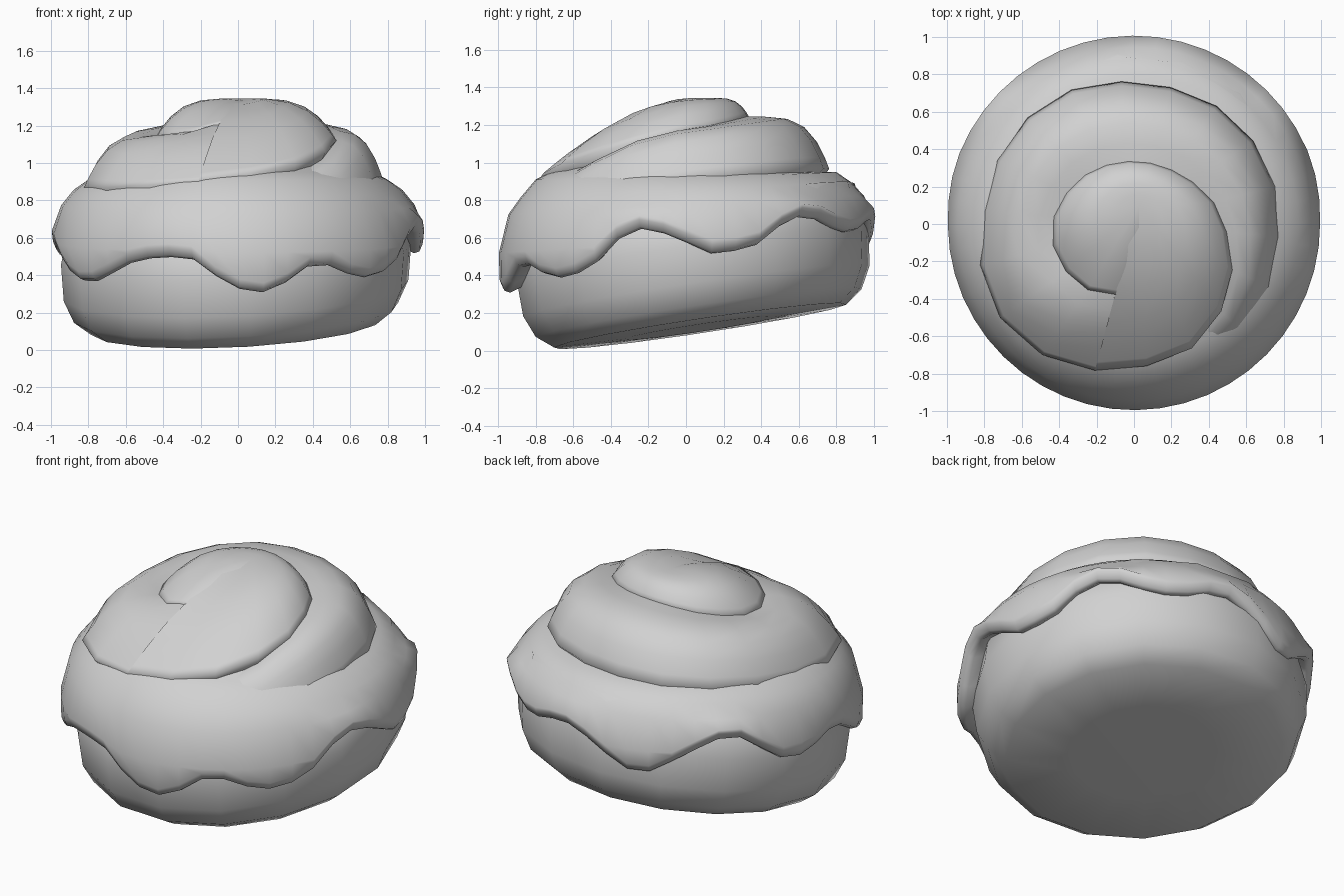
import bpy
import bmesh
from math import sin, cos, radians
from mathutils import Vector

if "Cube" in bpy.data.objects:
    bpy.data.objects.remove(bpy.data.objects["Cube"], do_unlink=True)

# One plain colour for the whole bun
GREY = (0.64, 0.64, 0.64, 1.0)
grey = bpy.data.materials.new("plain grey")
grey.use_nodes = True
grey.diffuse_color = GREY
grey.node_tree.nodes["Principled BSDF"].inputs["Base Color"].default_value = GREY


def sample(table, a):
    """Linear lookup in rows of (angle, value, ...)."""
    for low, high in zip(table, table[1:]):
        if a <= high[0]:
            t = (a - low[0]) / (high[0] - low[0])
            return [p + (q - p) * t for p, q in zip(low[1:], high[1:])]
    return list(table[-1][1:])


def polar(degrees, radius, z):
    a = radians(degrees)
    return Vector((radius * cos(a), radius * sin(a), z))


def skin(name, rows, closed=False, caps=False):
    """Make a smooth surface through rows of points."""
    bm = bmesh.new()
    grid = [[bm.verts.new(p) for p in row] for row in rows]
    pairs = list(zip(grid, grid[1:]))
    if closed:
        pairs.append((grid[-1], grid[0]))
    for a, b in pairs:
        for i in range(len(a) - 1):
            bm.faces.new((a[i], a[i + 1], b[i + 1], b[i]))
    if caps:
        bm.faces.new([row[0] for row in grid])
        bm.faces.new([row[-1] for row in grid])
    bmesh.ops.remove_doubles(bm, verts=bm.verts, dist=0.0005)
    bmesh.ops.recalc_face_normals(bm, faces=bm.faces)
    bm.normal_update()
    # Open sheets must face upward
    if not caps and sum(f.normal.z * f.calc_area() for f in bm.faces) < 0:
        bmesh.ops.reverse_faces(bm, faces=bm.faces)
    for f in bm.faces:
        f.smooth = True
    mesh = bpy.data.meshes.new(name)
    bm.to_mesh(mesh)
    bm.free()
    mesh.materials.append(grey)
    obj = bpy.data.objects.new(name, mesh)
    bpy.context.collection.objects.link(obj)


# Bun base: a round loaf on a tilted floor, higher at the back
BASE_PROFILE = [(0.4, 0), (0.78, 0.01), (0.87, 0.08), (0.925, 0.2),
                (0.94, 0.4), (0.89, 0.65), (0.6, 0.72)]


def base_column(angle):
    column = []
    for radius, height in BASE_PROFILE:
        p = polar(angle, radius, 0) + Vector((-0.01, 0.075 - 0.1 * height, 0))
        p.z = 0.11 + height + 0.15 * p.y + 0.05 * p.x
        column.append(p)
    return column


skin("bun_base", [base_column(i * 22.5 + 5) for i in range(16)], closed=True, caps=True)

# Icing skirt: (angle, height) of the dripping edge
DRIPS = [(-172, .55), (-152, .37), (-141, .37), (-125, .48), (-114, .5), (-102, .48),
         (-95, .36), (-85, .3), (-78, .32), (-64, .48), (-47, .38), (-32, .43),
         (-24, .58), (-15, .65), (-6, .62), (9, .51), (22, .55), (34, .7), (42, .72),
         (57, .63), (66, .63), (80, .7), (88, .67), (105, .5), (113, .5), (134, .7),
         (142, .71), (160, .5), (168, .5), (180, .57), (188, .55)]


def skirt_column(angle):
    edge = sample(DRIPS, angle)[0]
    back = sin(radians(angle))
    flare = 1 + 0.012 * min(1, 3 * max(back, 0))
    bulge = max(0.58 + 0.06 * back, edge + 0.07)
    top = [(0.6, 1), (0.72, 0.95), (0.8, 0.91 + 0.04 * max(back, 0)),
           (0.88, 0.855 + 0.04 * back), (0.945, 0.775 + 0.05 * back)]
    lip = [(0.995, bulge), (0.992, edge + 0.05), (0.975, edge + 0.01),
           (0.945, edge), (0.86, edge + 0.04)]
    return ([polar(angle, r, z) for r, z in top]
            + [polar(angle, r * flare, z) for r, z in lip])


skin("icing_skirt", [skirt_column(-172 + i * 7.5) for i in range(48)], closed=True)

# Icing swirl: (clockwise angle, radius, height) of the outer seam
SEAM = [(85, .34, 1.16), (105, .39, 1.213), (130, .44, 1.16), (174, .45, 1.14),
        (202, .4, 1.18), (240, .35, 1.23), (275, .33, 1.25), (315, .36, 1.23),
        (366, .5, 1.17), (392, .61, 1.1), (423, .73, 1), (450, .77, .93), (476, .84, .89),
        (500, .88, .87), (526, .85, .87), (546, .81, .88), (576, .81, .93),
        (608, .79, .96), (635, .75, .97), (665, .77, .97), (693, .78, .95),
        (724, .78, .9), (752, .82, .85), (783, .87, .8), (812, .88, .78)]
PEAK = Vector((0.027, 0.1, 1.345))


def roll_section(turn, inner, power):
    """Rounded slice from the inner seam to just under the outer seam."""
    radius, z = sample(SEAM, turn)
    outer = polar(-turn, radius, z)
    row = []
    for t in (0, 0.25, 0.5, 0.7, 0.85, 0.95, 1):
        p = inner.lerp(outer, t)
        p.z = inner.z + (outer.z - inner.z) * t ** power
        row.append(p)
    row.append(polar(-turn, radius * 0.94, z - 0.06))
    return row


def roundness(turn):
    """The roll is rounder at the back and flatter at the front."""
    back = sin(radians(-turn))
    return 4 + 1.35 * back - 0.8 * back * back


def outer_roll_row(turn):
    radius, z = sample(SEAM, turn - 360)
    power = min(roundness(turn), 1.2 + (turn - 465) / 25)
    row = roll_section(turn, polar(-turn, radius * 0.95, z), power)
    # The tail sinks into the skirt
    sink = max(0, turn - 745) * 0.002
    return [p - Vector((0, 0, sink)) for p in row]


skin("swirl_cap", [roll_section(t, PEAK, roundness(t)) for t in range(85, 466, 20)])
skin("swirl_outer_roll", [outer_roll_row(t) for t in range(465, 806, 20)])
